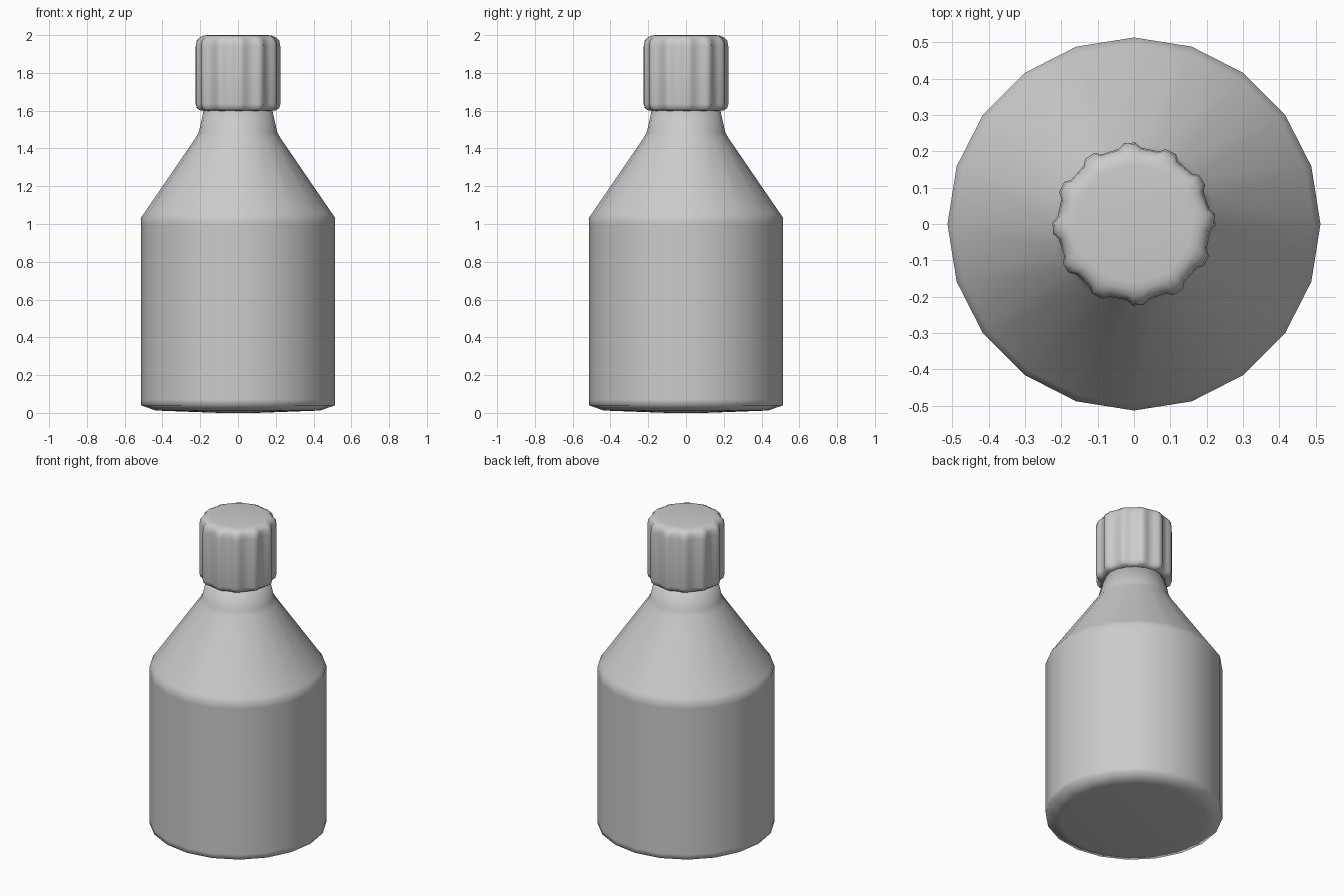
import bpy
import bmesh
from math import sin, cos, radians, pi

if "Cube" in bpy.data.objects:
    bpy.data.objects.remove(bpy.data.objects["Cube"])


def lathe(name, profile, angles, bulge=None, cap_top=True, cap_bottom=True, sharp=50):
    """Spin (radius, z) rows round z; bulge lists the extra radius per angle, scaled by row."""
    bm = bmesh.new()
    rings = []
    for row in profile:
        r, z = row[0], row[1]
        k = row[2] if len(row) > 2 else 0
        ring = []
        for i, a in enumerate(angles):
            rr = r + (bulge[i] * k if bulge else 0)
            ring.append(bm.verts.new((rr * cos(a), rr * sin(a), z)))
        rings.append(ring)
    n = len(angles)
    for lo, hi in zip(rings, rings[1:]):
        for i in range(n):
            j = (i + 1) % n
            bm.faces.new((lo[i], lo[j], hi[j], hi[i]))
    if cap_bottom:
        bm.faces.new(rings[0][::-1])
    if cap_top:
        bm.faces.new(rings[-1])
    mesh = bpy.data.meshes.new(name)
    bm.to_mesh(mesh)
    bm.free()
    obj = bpy.data.objects.new(name, mesh)
    bpy.context.collection.objects.link(obj)
    bpy.ops.object.select_all(action='DESELECT')
    obj.select_set(True)
    bpy.context.view_layer.objects.active = obj
    bpy.ops.object.shade_smooth_by_angle(angle=radians(sharp))
    return obj


# Bottle: 20-sided body, sloped shoulder and neck
body_profile = [(0.10, 0.0), (0.42, 0.012), (0.44, 0.014), (0.513, 0.04), (0.513, 0.07),
                (0.513, 1.0), (0.513, 1.035), (0.495, 1.06),
                (0.225, 1.455), (0.208, 1.485), (0.18, 1.61)]
lathe("bottle_body", body_profile, [2 * pi * i / 20 for i in range(20)], sharp=80)

# Cap: rounded cylinder with twelve raised grip ridges
cap_angles, cap_bulge = [], []
for i in range(12):
    centre = 30 * i + 3
    for offset, b in ((-8, 0.0), (-4, 0.013), (4, 0.013), (8, 0.0)):
        cap_angles.append(radians(centre + offset))
        cap_bulge.append(b)
cap_profile = [(0.17, 1.598, 0), (0.195, 1.602, 0.5), (0.206, 1.612, 0.9), (0.211, 1.635, 1),
               (0.211, 1.94, 1), (0.207, 1.97, 0.9), (0.197, 1.988, 0.4),
               (0.18, 1.997, 0), (0.16, 2.0, 0)]
lathe("bottle_cap", cap_profile, cap_angles, cap_bulge)
